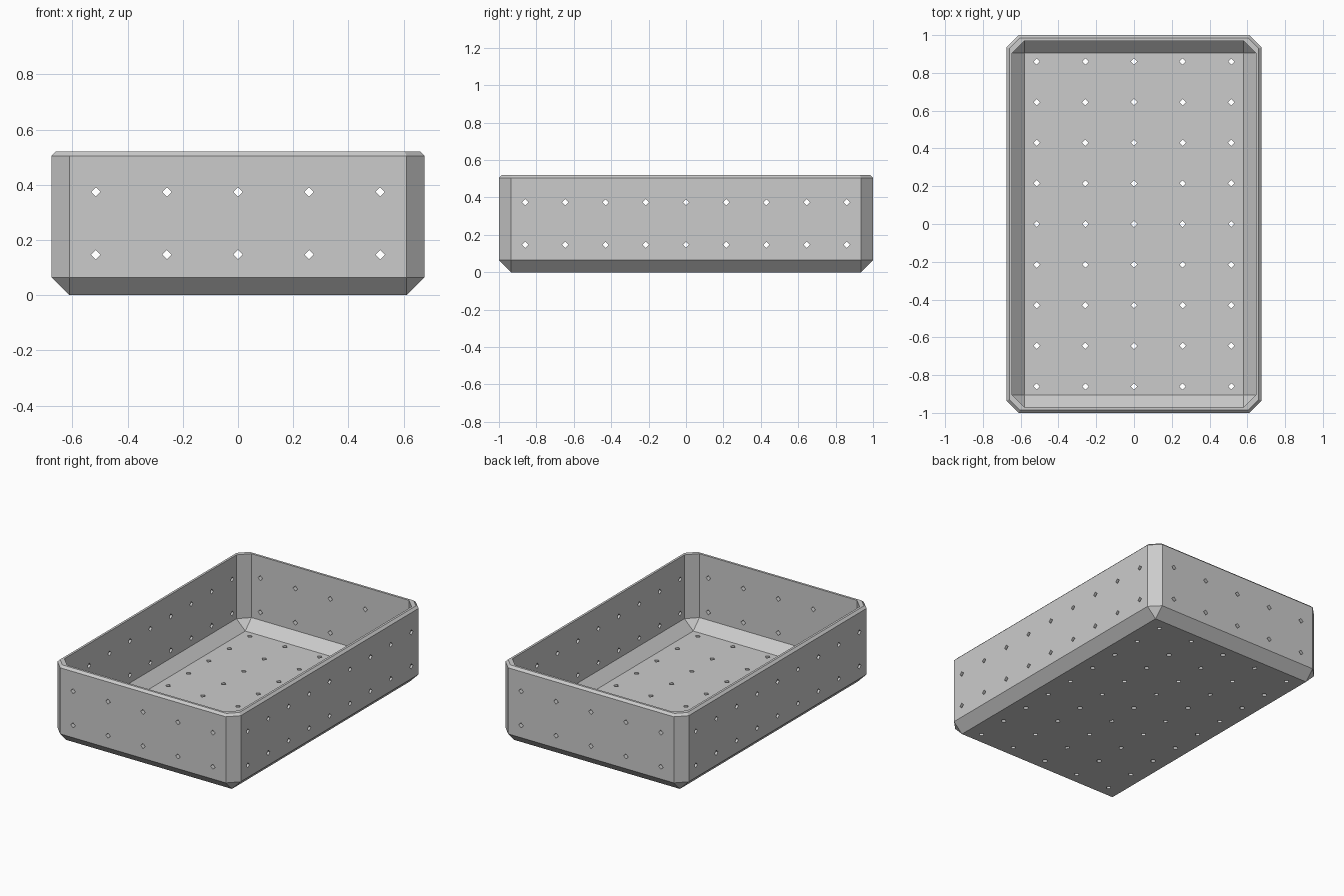
import bpy, bmesh, math
from mathutils import Matrix, Vector

if "Cube" in bpy.data.objects:
    bpy.data.objects.remove(bpy.data.objects["Cube"])

W, L, H = 0.675, 1.0, 0.52      # half width, half length, height
C, T, RIM = 0.065, 0.03, 0.015  # corner chamfer, wall thickness, rim chamfer


def finish(bm, name):
    bmesh.ops.recalc_face_normals(bm, faces=bm.faces)
    me = bpy.data.meshes.new(name)
    bm.to_mesh(me)
    bm.free()
    ob = bpy.data.objects.new(name, me)
    bpy.context.collection.objects.link(ob)
    return ob


def ring(hx, hy, c, z):
    pts = []
    for sx in (-1, 1):
        for sy in (-1, 1):
            pts.append((sx * hx, sy * (hy - c), z))
            if c:
                pts.append((sx * (hx - c), sy * hy, z))
    return pts


def chamfered_solid(name, rings):
    bm = bmesh.new()
    for r in rings:
        for p in ring(*r):
            bm.verts.new(p)
    bmesh.ops.convex_hull(bm, input=bm.verts)
    bmesh.ops.dissolve_limit(bm, angle_limit=math.radians(1),
                             verts=bm.verts, edges=bm.edges)
    return finish(bm, name)


def hole_pins(name, centers, axis, length):
    # Four-sided pins whose corners point along the wall's axes
    bm = bmesh.new()
    turn = Vector((0, 0, 1)).rotation_difference(Vector(axis)).to_matrix().to_4x4()
    for c in centers:
        bmesh.ops.create_cone(bm, cap_ends=True, segments=4, radius1=0.017,
                              radius2=0.017, depth=length,
                              matrix=Matrix.Translation(c) @ turn)
    return finish(bm, name)


# Outer body: chamfered bottom and corners, small chamfer on the rim
tray = chamfered_solid("tray", [
    (W - C, L - C, 0, 0), (W, L, C, C), (W, L, C, H - RIM),
    (W - RIM, L - RIM, C - 0.009, H)])

# Inner cavity, same chamfers set in by the wall thickness
w, l = W - T, L - T
cavity = chamfered_solid("cavity_cutter", [
    (w - C, l - C, 0, T), (w, l, C, T + C), (w, l, C, H + 0.1)])

# Drain holes through floor, end walls and side walls
xs = [0.2575 * i for i in range(-2, 3)]
ys = [0.215 * i for i in range(-4, 5)]
zs = [0.147, 0.374]
cutters = [
    cavity,
    hole_pins("floor_hole_cutter", [(x, y, 0) for x in xs for y in ys], (0, 0, 1), 0.2),
    hole_pins("end_hole_cutter", [(x, 0, z) for x in xs for z in zs], (0, 1, 0), 2.4),
    hole_pins("side_hole_cutter", [(0, y, z) for y in ys for z in zs], (1, 0, 0), 1.8),
]

bpy.context.view_layer.objects.active = tray
for cutter in cutters:
    cutter.hide_render = True
    mod = tray.modifiers.new(cutter.name, 'BOOLEAN')
    mod.operation = 'DIFFERENCE'
    mod.solver = 'EXACT'
    mod.object = cutter
    bpy.ops.object.modifier_apply(modifier=mod.name)
    bpy.data.objects.remove(cutter)
